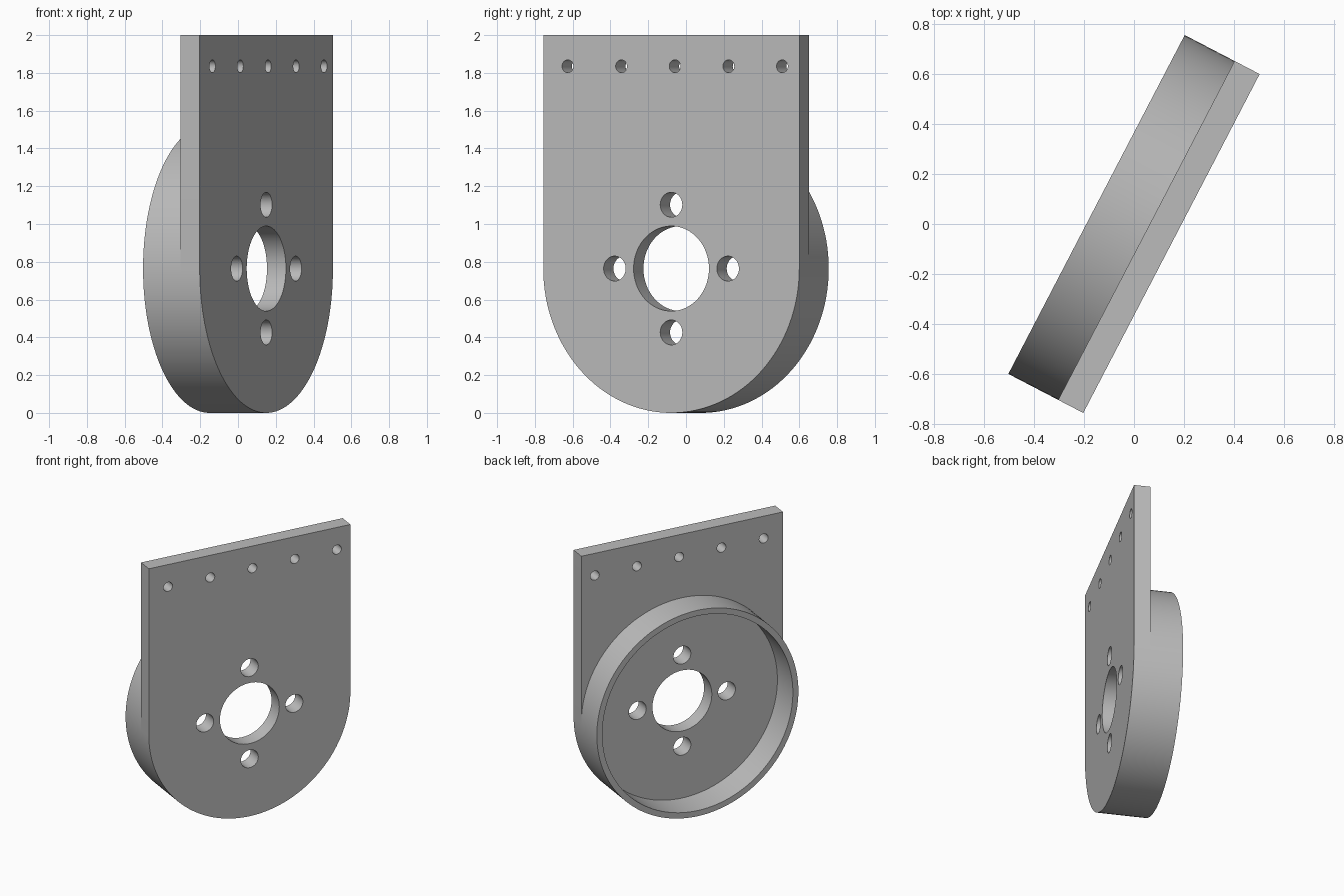
import bpy
import bmesh
from math import sin, cos, pi, radians

if "Cube" in bpy.data.objects:
    bpy.data.objects.remove(bpy.data.objects["Cube"], do_unlink=True)

TURN = radians(62.5)      # heading of the plate about z
R = 0.764                 # radius of the rounded end and the collar
PLATE, COLLAR = 0.113, 0.225
FRONT = -(PLATE + COLLAR) / 2

grey = bpy.data.materials.new("plain_grey")
grey.use_nodes = True
colour = (0.5, 0.5, 0.5, 1)
grey.diffuse_color = colour
grey.node_tree.nodes["Principled BSDF"].inputs["Base Color"].default_value = colour


def arc(x, z, r, start=0.0, sweep=2 * pi, steps=64):
    """Points along an arc; a full circle leaves out the repeated end."""
    count = steps if sweep == 2 * pi else steps + 1
    return [(x + r * cos(start + sweep * i / steps),
             z + r * sin(start + sweep * i / steps)) for i in range(count)]


def slab(name, loops, thickness, depth):
    """Extrude an outline with holes, standing upright and centred at depth."""
    curve = bpy.data.curves.new(name, 'CURVE')
    curve.dimensions = '2D'
    curve.fill_mode = 'BOTH'
    curve.extrude = thickness / 2
    for points in loops:
        spline = curve.splines.new('POLY')
        spline.points.add(len(points) - 1)
        for p, (x, z) in zip(spline.points, points):
            p.co = (x, z, 0, 1)
        spline.use_cyclic_u = True
    obj = bpy.data.objects.new(name, curve)
    bpy.context.collection.objects.link(obj)
    obj.rotation_euler = (pi / 2, 0, TURN)
    obj.location = (-sin(TURN) * depth, cos(TURN) * depth, 0)

    bpy.ops.object.select_all(action='DESELECT')
    obj.select_set(True)
    bpy.context.view_layer.objects.active = obj
    bpy.ops.object.convert(target='MESH')
    obj = bpy.context.view_layer.objects.active
    bm = bmesh.new()
    bm.from_mesh(obj.data)
    bmesh.ops.remove_doubles(bm, verts=bm.verts, dist=0.0001)
    bmesh.ops.recalc_face_normals(bm, faces=bm.faces)
    bm.to_mesh(obj.data)
    bm.free()
    obj.data.materials.clear()
    obj.data.materials.append(grey)
    bpy.ops.object.shade_smooth_by_angle(angle=radians(30))
    return obj


# Mounting plate: square top, round bottom, with bore, bolt and edge holes
outline = [(R, 2), (-R, 2)] + arc(0, R, R, pi, pi)
holes = [arc(0, R, 0.225)]
for k in range(4):
    a = k * pi / 2
    holes.append(arc(0.338 * cos(a), R + 0.338 * sin(a), 0.066, steps=40))
for k in range(-2, 3):
    holes.append(arc(0.022 + 0.32 * k, 1.835, 0.034, steps=32))
slab("mounting_plate", [outline] + holes, PLATE, FRONT + PLATE / 2)

# Thin round collar behind the plate
slab("round_collar", [arc(0, R, R, steps=128), arc(0, R, 0.722, steps=128)],
     COLLAR, FRONT + PLATE + COLLAR / 2)
